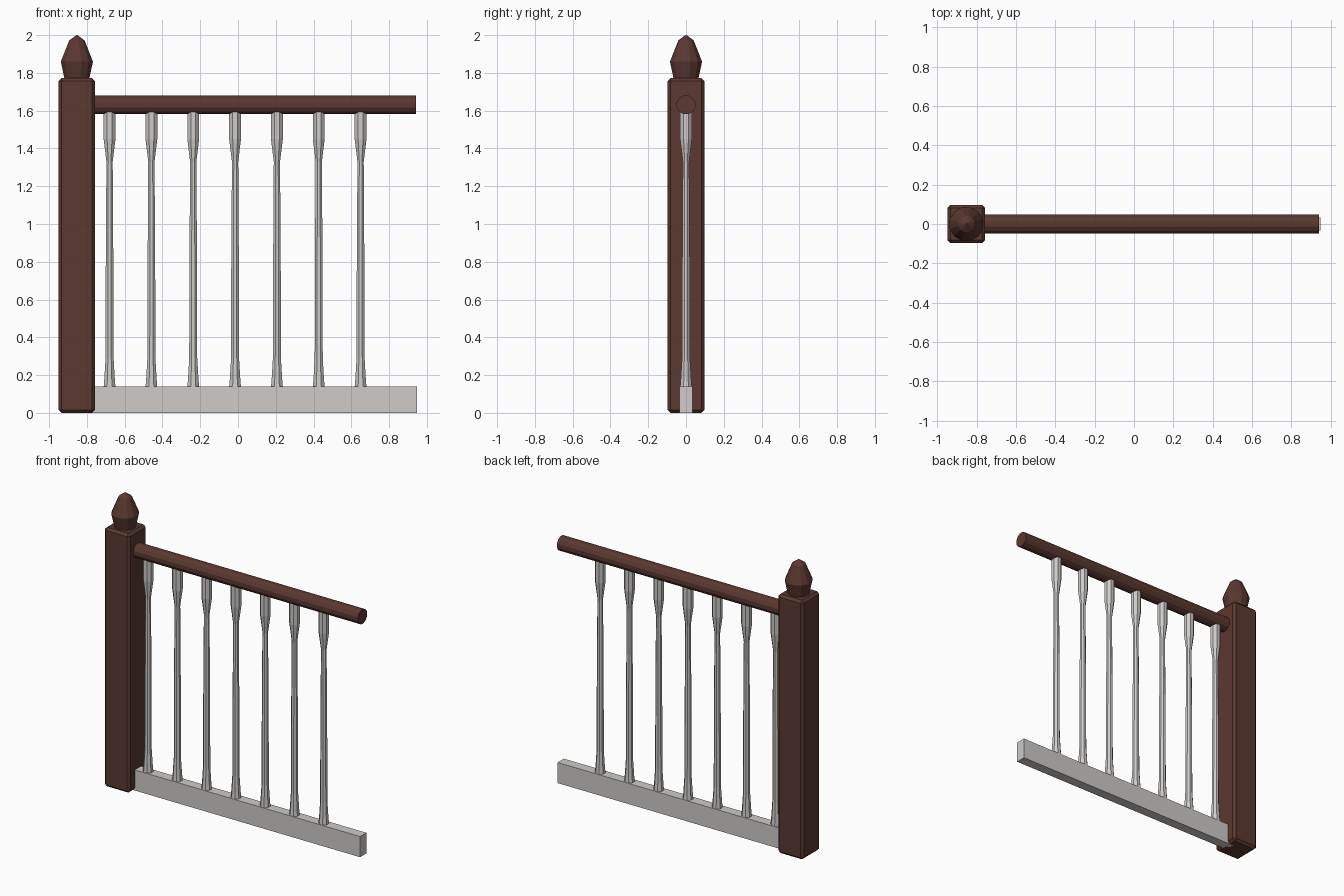
import bpy, bmesh, math
from mathutils import Matrix

if "Cube" in bpy.data.objects:
    bpy.data.objects.remove(bpy.data.objects["Cube"])


def material(name, rgb):
    m = bpy.data.materials.new(name)
    m.diffuse_color = (*rgb, 1)
    m.use_nodes = True
    m.node_tree.nodes["Principled BSDF"].inputs["Base Color"].default_value = m.diffuse_color
    return m


BROWN = material("dark_brown_wood", (0.105, 0.04, 0.03))
GREY = material("pale_grey_paint", (0.62, 0.60, 0.58))


def finish(bm, name, mat, loc=(0, 0, 0)):
    bmesh.ops.recalc_face_normals(bm, faces=bm.faces)
    me = bpy.data.meshes.new(name)
    bm.to_mesh(me)
    bm.free()
    me.materials.append(mat)
    ob = bpy.data.objects.new(name, me)
    ob.location = loc
    bpy.context.collection.objects.link(ob)
    return ob


def box(name, mat, lo, hi, bevel=0):
    bm = bmesh.new()
    size = [b - a for a, b in zip(lo, hi)]
    mid = [(a + b) / 2 for a, b in zip(lo, hi)]
    bmesh.ops.create_cube(bm, size=1, matrix=Matrix.Translation(mid) @ Matrix.Diagonal((*size, 1)))
    if bevel:
        bmesh.ops.bevel(bm, geom=bm.edges[:], offset=bevel, segments=1, affect='EDGES')
    return finish(bm, name, mat)


def turned(name, mat, profile, sides, loc):
    """Faceted solid of revolution from (radius, height) pairs."""
    bm = bmesh.new()
    rings = []
    for r, z in profile:
        rings.append([bm.verts.new((r * math.cos(a), r * math.sin(a), z))
                      for a in (math.tau * (i + 0.5) / sides for i in range(sides))])
    for a, b in zip(rings, rings[1:]):
        for i in range(sides):
            j = (i + 1) % sides
            bm.faces.new((a[i], a[j], b[j], b[i]))
    bm.faces.new(rings[0])
    bm.faces.new(rings[-1])
    bmesh.ops.remove_doubles(bm, verts=bm.verts, dist=0.0001)
    return finish(bm, name, mat, loc)


POST_X = -0.853

# Newel post with chamfered edges and a turned finial
box("newel_post", BROWN, (-0.95, -0.097, 0), (-0.757, 0.097, 1.772), 0.016)
turned("post_finial", BROWN, [(0.067, 1.765), (0.088, 1.86), (0.042, 1.972), (0.003, 2.0)],
       12, (POST_X, 0, 0))

# Round handrail running out from the post
rail = turned("handrail", BROWN, [(0.051, -0.79), (0.051, 0.942)], 12, (0, 0, 1.631))
rail.rotation_euler = (0, math.pi / 2, 0)

# Bottom rail
box("bottom_rail", GREY, (-0.80, -0.034, 0), (0.948, 0.034, 0.141))

# Seven turned balusters
baluster = [(0.034, 0.135), (0.03, 0.18), (0.023, 0.29), (0.022, 0.75),
            (0.018, 1.33), (0.034, 1.45), (0.034, 1.592)]
for i in range(7):
    turned(f"baluster_{i + 1}", GREY, baluster, 8, (-0.68 + i * 0.2215, 0, 0))
